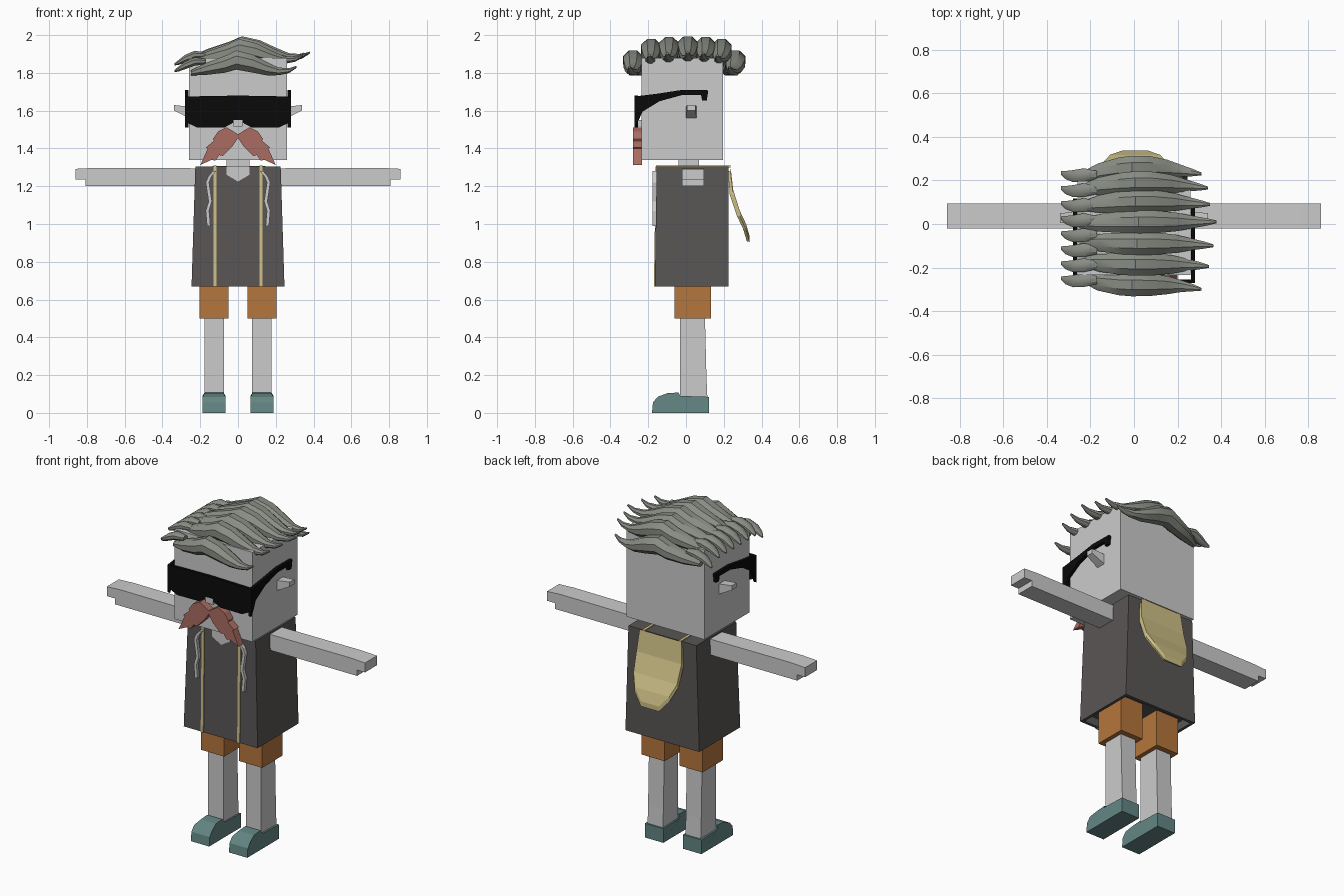
import bpy, bmesh, math
from mathutils import Vector

cube = bpy.data.objects.get("Cube")
if cube:
    bpy.data.objects.remove(cube, do_unlink=True)


def material(name, *rgb):
    m = bpy.data.materials.new(name)
    m.use_nodes = True
    m.diffuse_color = (*rgb, 1)
    m.node_tree.nodes["Principled BSDF"].inputs["Base Color"].default_value = (*rgb, 1)
    return m


SKIN = material("pale grey", 0.6, 0.6, 0.6)
JACKET = material("charcoal", 0.1, 0.092, 0.09)
SHORTS = material("orange", 0.46, 0.18, 0.045)
TRIM = material("tan", 0.62, 0.53, 0.24)
SHOE = material("teal", 0.125, 0.24, 0.23)
MOUSTACHE = material("dusty red", 0.4, 0.15, 0.12)
HAIR = material("grey green", 0.25, 0.265, 0.23)
BLACK = material("black", 0.003, 0.003, 0.003)


def finish(name, bm, mat, fix=True):
    if fix:
        bmesh.ops.recalc_face_normals(bm, faces=bm.faces[:])
    mesh = bpy.data.meshes.new(name)
    bm.to_mesh(mesh)
    bm.free()
    mesh.materials.append(mat)
    ob = bpy.data.objects.new(name, mesh)
    bpy.context.collection.objects.link(ob)
    return ob


def loft(name, rings, mat):
    """Skin a list of equal-length vertex rings and cap both ends."""
    bm = bmesh.new()
    rows = [[bm.verts.new(p) for p in ring] for ring in rings]
    n = len(rows[0])
    for a, b in zip(rows, rows[1:]):
        for i in range(n):
            j = (i + 1) % n
            bm.faces.new((a[i], a[j], b[j], b[i]))
    bm.faces.new(rows[0])
    bm.faces.new(rows[-1])
    return finish(name, bm, mat)


def prism(name, outline, axis, lo, hi, mat):
    """Extrude an outline: along x it is (y, z), along y it is (x, z)."""
    def put(p, d):
        return (d, p[0], p[1]) if axis == "x" else (p[0], d, p[1])
    return loft(name, [[put(p, d) for p in outline] for d in (lo, hi)], mat)


def rect(x0, x1, y0, y1, z):
    return [(x0, y0, z), (x1, y0, z), (x1, y1, z), (x0, y1, z)]


def box(name, x0, x1, y0, y1, z0, z1, mat):
    return loft(name, [rect(x0, x1, y0, y1, z0), rect(x0, x1, y0, y1, z1)], mat)


def mirrored(points):
    """Complete a symmetric outline given from the centre bottom round to the centre top."""
    return points + [(-x, z) for x, z in reversed(points) if x > 0]


# Head, neck and nose
box("head", -0.26, 0.26, -0.235, 0.197, 1.34, 1.88, SKIN)
box("neck", -0.06, 0.06, -0.04, 0.07, 1.2, 1.35, SKIN)
box("nose", -0.025, 0.025, -0.272, -0.23, 1.515, 1.55, SKIN)

# Jacket body, hollowed from below
jacket = loft("jacket", [rect(-0.246, 0.246, -0.165, 0.225, 0.67),
                         rect(-0.226, 0.226, -0.155, 0.225, 1.305)], JACKET)
bm = bmesh.new()
bm.from_mesh(jacket.data)
bm.faces.ensure_lookup_table()
base = min(bm.faces, key=lambda f: f.calc_center_median().z)
bmesh.ops.inset_region(bm, faces=[base], thickness=0.025)
hollow = bmesh.ops.extrude_face_region(bm, geom=[base])["geom"]
bmesh.ops.translate(bm, vec=(0, 0, 0.05), verts=[v for v in hollow if isinstance(v, bmesh.types.BMVert)])
bmesh.ops.delete(bm, geom=[base], context="FACES_ONLY")
bmesh.ops.recalc_face_normals(bm, faces=bm.faces[:])
bm.to_mesh(jacket.data)
bm.free()
prism("neckline", mirrored([(0, 1.225), (0.06, 1.26), (0.06, 1.304)]), "y", -0.161, -0.153, SKIN)

# Hood hanging on the back, with a raised rim
bm = bmesh.new()
rows = [[bm.verts.new((0.005 + s * w, y, z)) for s in (-1, 1)] for z, y, w in (
    (1.308, 0.235, 0.14), (1.18, 0.25, 0.15), (1.07, 0.285, 0.145),
    (1.0, 0.318, 0.115), (0.935, 0.337, 0.06))]
for a, b in zip(rows, rows[1:]):
    bm.faces.new((a[0], a[1], b[1], b[0]))
bmesh.ops.inset_region(bm, faces=bm.faces[:], thickness=0.02, depth=-0.01, use_boundary=True)
hood = finish("hood", bm, TRIM, fix=False)
solid = hood.modifiers.new("thickness", "SOLIDIFY")
solid.thickness = 0.03
solid.offset = -1

# Moustache outline, from the centre notch round the ragged tip
whiskers = mirrored([(0, 1.455), (0.03, 1.41), (0.08, 1.36), (0.1, 1.365), (0.12, 1.335),
                     (0.14, 1.34), (0.2, 1.312), (0.16, 1.40), (0.17, 1.405), (0.128, 1.44),
                     (0.133, 1.45), (0.105, 1.49), (0.06, 1.512), (0, 1.475)])
prism("moustache", whiskers, "y", -0.28, -0.234, MOUSTACHE)

# Sunglasses front
prism("sunglasses_front", mirrored([(0, 1.55), (0.07, 1.512), (0.215, 1.51), (0.278, 1.54),
                                    (0.278, 1.675), (0, 1.68)]), "y", -0.272, -0.255, BLACK)

temple = [(-0.272, 1.51), (-0.255, 1.54), (-0.23, 1.595), (-0.14, 1.65), (-0.02, 1.683),
          (0.08, 1.683), (0.085, 1.655), (0.11, 1.655), (0.118, 1.708), (-0.02, 1.71),
          (-0.15, 1.69), (-0.272, 1.675)]
sole = [(-0.18, 0), (0.122, 0), (0.122, 0.085), (-0.03, 0.09), (-0.04, 0.108),
        (-0.1, 0.104), (-0.15, 0.085), (-0.175, 0.055)]

for s, side in ((1, "left"), (-1, "right")):
    def span(a, b):
        return sorted((s * a, s * b))

    # Arms with a notch below the fingers
    arm = loft(side + "_arm", [[(s * x, y, z) for x, z in (
        (0.21, 1.2), (0.807, 1.2), (0.807, 1.235), (0.86, 1.235), (0.86, 1.292), (0.76, 1.297),
        (0.21, 1.295))] for y in (-0.02, 0.094)], SKIN)
    # Shorts, legs and shoes
    box(side + "_shorts", *span(0.05, 0.203), -0.06, 0.133, 0.5, 0.73, SHORTS)
    x0, x1 = span(0.075, 0.177)
    loft(side + "_leg", [rect(x0, x1, -0.033, 0.114, 0.06), rect(x0, x1, -0.033, 0.108, 0.2),
                         rect(x0, x1, -0.033, 0.1, 0.52)], SKIN)
    shoe = prism(side + "_shoe", sole, "x", *span(0.066, 0.188), SHOE)
    for v in shoe.data.vertices:
        if v.co.z > 0.1:
            v.co.x = s * 0.127 + (v.co.x - s * 0.127) * 0.82
    # Ear tapering outward
    loft(side + "_ear", [[(s * x, y, z) for y, z in ((y0, z0), (y1, z0), (y1, z1), (y0, z1))]
                         for x, y0, y1, z0, z1 in ((0.25, 0.0, 0.057, 1.555, 1.62),
                                                   (0.34, 0.005, 0.05, 1.602, 1.63))], SKIN)
    prism(side + "_temple", temple, "x", *span(0.262, 0.28), BLACK)
    # Zip edge down the front and over the shoulder
    x0, x1 = span(0.113, 0.13)
    loft(side + "_zip", [rect(x0, x1, -0.17, -0.155, 0.668), rect(x0, x1, -0.16, -0.145, 1.31)], TRIM)
    box(side + "_shoulder_trim", x0, x1, -0.158, 0.235, 1.3, 1.31, TRIM)
    # Hanging cord
    cord = [(0.125, 1.28), (0.15, 1.25), (0.162, 1.22), (0.147, 1.12), (0.162, 1.07), (0.155, 0.99)]
    loft(side + "_cord", [rect(*span(x - 0.009, x + 0.009), -0.177, -0.153, z) for x, z in cord], SKIN)


def strand(name, path):
    """Tapered lock of hair through (x, y, z, half width, half height) stations."""
    ring = [math.tau * (i + 0.5) / 8 for i in range(8)]
    ob = loft(name, [[(x, y + w * math.cos(a), z + h * math.sin(a)) for a in ring]
                     for x, y, z, w, h in path], HAIR)
    bpy.ops.object.select_all(action="DESELECT")
    ob.select_set(True)
    bpy.context.view_layer.objects.active = ob
    bpy.ops.object.shade_smooth_by_angle(angle=math.radians(35))


# Long locks swept across the head: start y, middle y, tip y, tip x, drop
locks = [(0.215, 0.262, 0.23, 0.31, 0.075), (0.16, 0.19, 0.165, 0.34, 0.015),
         (0.08, 0.105, 0.09, 0.35, 0.005), (0.0, 0.01, 0.01, 0.38, 0),
         (-0.08, -0.09, -0.1, 0.365, 0.005), (-0.17, -0.185, -0.195, 0.345, 0.015),
         (-0.245, -0.28, -0.3, 0.31, 0.075)]
# Stations along a lock: fraction of reach, height, half width, half height
stations = [(0, 1.875, 0.02, 0.015), (0.15, 1.897, 0.044, 0.035), (0.32, 1.92, 0.054, 0.048),
            (0.43, 1.943, 0.057, 0.055), (0.58, 1.925, 0.055, 0.052), (0.72, 1.897, 0.045, 0.038),
            (0.83, 1.883, 0.03, 0.022), (0.93, 1.887, 0.018, 0.014), (1, 1.907, 0.007, 0.006)]
for i, (ya, ym, yb, tip, drop) in enumerate(locks):
    path = []
    for t, z, w, h in stations:
        k = math.sin(math.pi * t)
        y = (ya + (yb - ya) * t) * (1 - k) + ym * k
        path.append((-0.25 + t * (tip + 0.25), y, z - drop, w, h))
    strand(f"long_lock_{i + 1}", path)

# Short tufts drooping over the other side
for i in range(8):
    y = 0.225 - i * 0.069
    droop = 0.035 if i in (0, 7) else 0
    strand(f"short_tuft_{i + 1}", [
        (-0.17, y, 1.895 - droop, 0.02, 0.015), (-0.23, y, 1.895 - droop, 0.034, 0.024),
        (-0.28, y - 0.005, 1.875 - droop, 0.03, 0.022), (-0.315, y, 1.855 - droop, 0.02, 0.014),
        (-0.336, y + 0.01, 1.845 - droop, 0.008, 0.006)])
